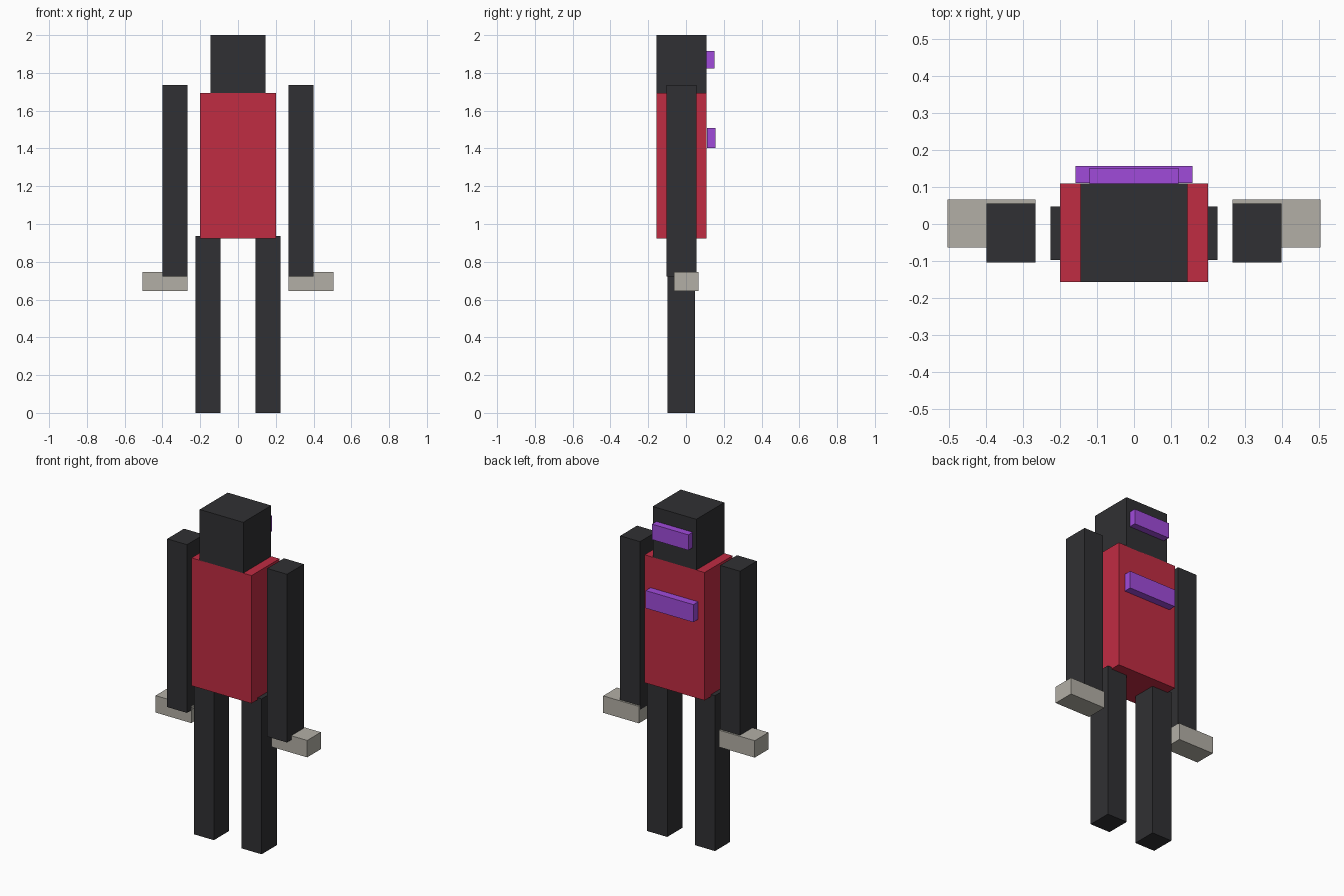
import bpy

if "Cube" in bpy.data.objects:
    bpy.data.objects.remove(bpy.data.objects["Cube"])


def material(name, color):
    m = bpy.data.materials.new(name)
    m.diffuse_color = color
    m.use_nodes = True
    m.node_tree.nodes["Principled BSDF"].inputs["Base Color"].default_value = m.diffuse_color
    return m


DARK = material("charcoal", (0.03, 0.03, 0.033, 1))
RED = material("red", (0.53, 0.025, 0.055, 1))
PURPLE = material("purple", (0.35, 0.07, 0.70, 1))
STONE = material("warm_grey", (0.45, 0.43, 0.38, 1))


def box(name, x, y, z, mat):
    """Box from (min, max) extents on each axis."""
    bpy.ops.mesh.primitive_cube_add(size=1)
    ob = bpy.context.object
    ob.name = name
    ob.location = [(a + b) / 2 for a, b in (x, y, z)]
    ob.scale = [b - a for a, b in (x, y, z)]
    bpy.ops.object.transform_apply(location=False, rotation=False, scale=True)
    ob.data.materials.append(mat)
    return ob


def pair(name, x, y, z, mat):
    """Left and right copies mirrored across x = 0."""
    box("right_" + name, x, y, z, mat)
    box("left_" + name, (-x[1], -x[0]), y, z, mat)


# Head and torso share the same depth
box("torso", (-0.2, 0.2), (-0.157, 0.109), (0.924, 1.694), RED)
box("head", (-0.145, 0.145), (-0.157, 0.109), (1.69, 2.0), DARK)

# Raised bars on the back
box("head_bar", (-0.121, 0.121), (0.108, 0.151), (1.823, 1.916), PURPLE)
box("back_bar", (-0.159, 0.159), (0.111, 0.157), (1.402, 1.508), PURPLE)

# Limbs and hands
pair("leg", (0.092, 0.226), (-0.098, 0.047), (0.0, 0.936), DARK)
pair("arm", (0.267, 0.399), (-0.104, 0.056), (0.722, 1.735), DARK)
pair("hand", (0.267, 0.505), (-0.063, 0.067), (0.645, 0.747), STONE)
